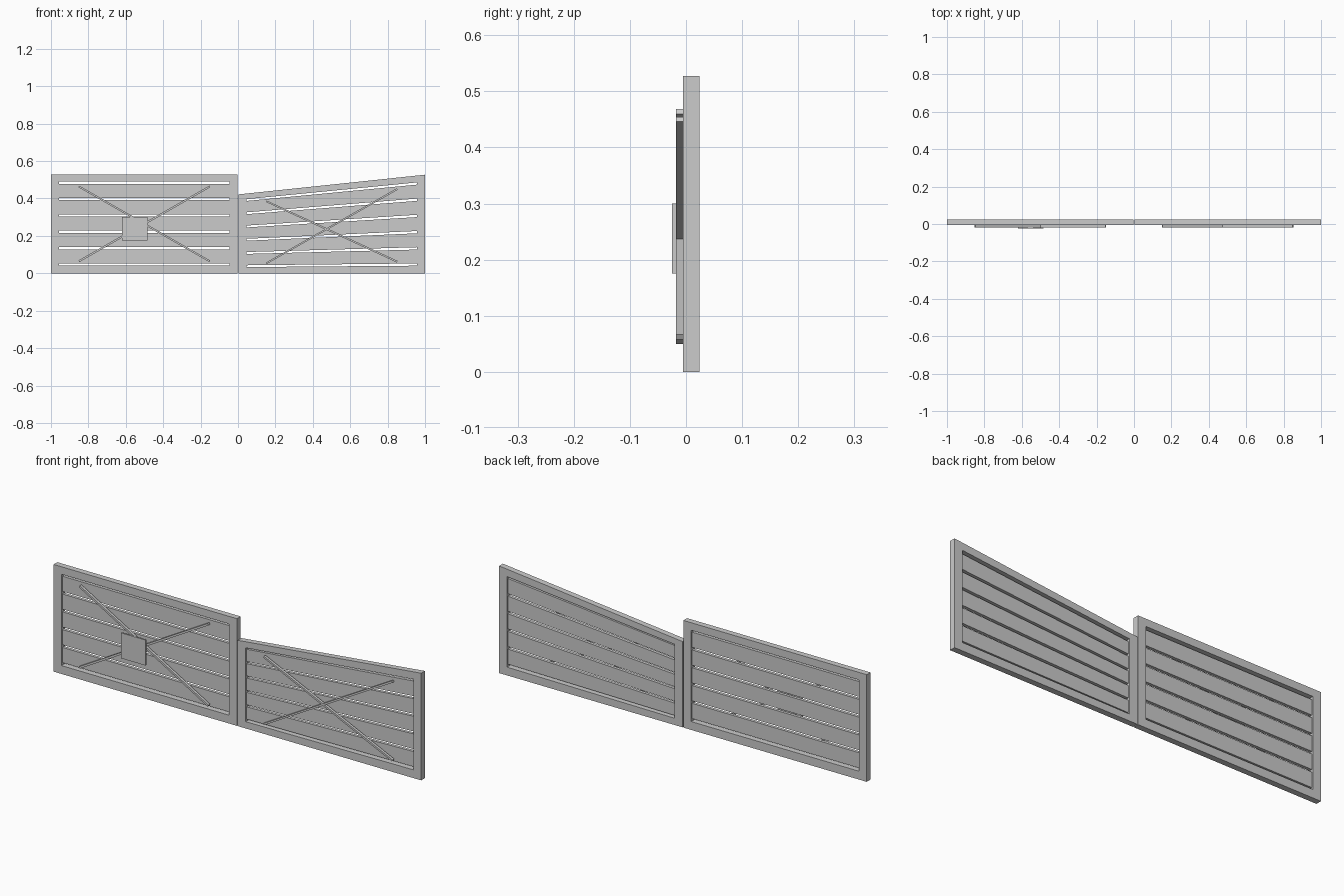
import bpy
import bmesh
from math import atan2, hypot
from mathutils import Matrix, Vector

cube = bpy.data.objects.get("Cube")
if cube:
    bpy.data.objects.remove(cube)

grey = bpy.data.materials.new("plain_grey")
grey.use_nodes = True
colour = (0.6, 0.6, 0.6, 1)
grey.diffuse_color = colour
grey.node_tree.nodes["Principled BSDF"].inputs["Base Color"].default_value = colour

HEIGHT = 0.527
POST = 0.043
EDGE = 0.002           # half the gap between the two leaves
FRAME_Y = (-0.005, 0.024)
SLAT_Y = (0.002, 0.017)
BRACE_Y = (-0.018, -0.005)


def box(name, x, y, z, turn=0.0, low=1.0):
    """Box by ranges, turned about y; low scales the height at x = 0."""
    bm = bmesh.new()
    bmesh.ops.create_cube(bm, size=1)
    size = [b - a for a, b in (x, y, z)]
    centre = Vector([(a + b) / 2 for a, b in (x, y, z)])
    bm.transform(Matrix.Translation(centre) @ Matrix.Rotation(turn, 4, 'Y')
                 @ Matrix.Diagonal((*size, 1)))
    for v in bm.verts:
        v.co.z *= low + (1 - low) * abs(v.co.x)
    mesh = bpy.data.meshes.new(name)
    bm.to_mesh(mesh)
    bm.free()
    mesh.materials.append(grey)
    obj = bpy.data.objects.new(name, mesh)
    bpy.context.collection.objects.link(obj)


def leaf(side, x0, low):
    """One gate leaf: posts, rails, slats and crossed braces."""
    x1 = x0 + 1 - EDGE
    inner = (x0 + POST, x1 - POST)
    box(side + "_outer_post" if x0 < 0 else side + "_inner_post",
        (x0, inner[0]), FRAME_Y, (0, HEIGHT), low=low)
    box(side + "_inner_post" if x0 < 0 else side + "_outer_post",
        (inner[1], x1), FRAME_Y, (0, HEIGHT), low=low)
    box(side + "_bottom_rail", inner, FRAME_Y, (0, 0.041), low=low)
    box(side + "_top_rail", inner, FRAME_Y, (0.49, HEIGHT), low=low)
    for i in range(5):
        z = 0.053 + i * 0.0875
        box(f"{side}_slat_{i + 1}", inner, SLAT_Y, (z, z + 0.075), low=low)
    # crossed braces on the front
    run, rise = 0.7, 0.4
    cx, cz = (x0 + x1) / 2, 0.264
    half = hypot(run, rise) / 2
    for label, sign in (("rising", -1), ("falling", 1)):
        box(f"{side}_{label}_brace", (cx - half, cx + half), BRACE_Y,
            (cz - 0.005, cz + 0.005), sign * atan2(rise, run), low)


leaf("right", -1, 1.0)
leaf("left", EDGE, 0.8)

# square plate on the front of the taller leaf
box("sign_plate", (-0.62, -0.485), (-0.025, -0.018), (0.175, 0.30))
